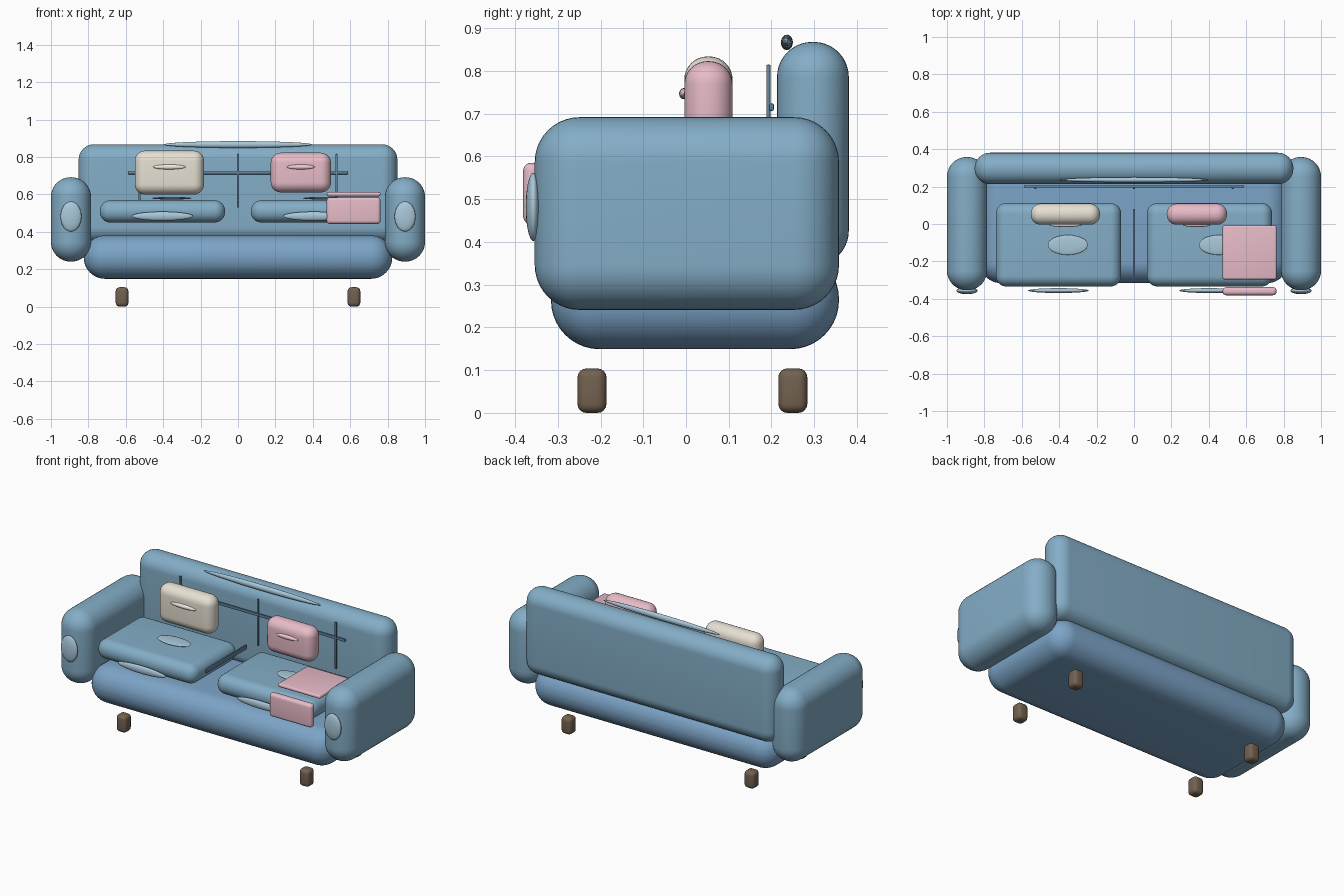
import bpy
import math

if "Cube" in bpy.data.objects:
    bpy.data.objects.remove(bpy.data.objects["Cube"])


def material(name, rgb):
    m = bpy.data.materials.new(name)
    m.diffuse_color = (*rgb, 1)
    m.use_nodes = True
    m.node_tree.nodes["Principled BSDF"].inputs["Base Color"].default_value = m.diffuse_color
    return m


BLUE = material("blue_fabric", (0.23, 0.42, 0.57))
BASE = material("base_fabric", (0.20, 0.37, 0.57))
LIGHT = material("light_blue", (0.40, 0.58, 0.70))
SEAM = material("seam_blue", (0.12, 0.23, 0.35))
CREAM = material("cream", (0.80, 0.75, 0.65))
CREAM_LIGHT = material("pale_cream", (0.87, 0.84, 0.75))
PINK = material("pink", (0.80, 0.50, 0.58))
PINK_LIGHT = material("pale_pink", (0.87, 0.60, 0.66))
WOOD = material("wood", (0.17, 0.12, 0.08))


def finish(ob, name, mat):
    ob.name = name
    ob.data.materials.append(mat)
    bpy.ops.object.shade_smooth_by_angle(angle=math.radians(35))
    return ob


def box(name, mat, x, y, z, radius, segments=8):
    """Rounded box from (min, max) ranges on each axis."""
    bpy.ops.mesh.primitive_cube_add(
        size=1, location=[(a + b) / 2 for a, b in (x, y, z)])
    ob = bpy.context.object
    ob.scale = [b - a for a, b in (x, y, z)]
    bpy.ops.object.transform_apply(location=False, rotation=False, scale=True)
    if radius:
        bev = ob.modifiers.new("round", 'BEVEL')
        bev.width = radius
        bev.segments = segments
        bev.limit_method = 'NONE'
        bpy.ops.object.modifier_apply(modifier="round")
    return finish(ob, name, mat)


def puff(name, mat, centre, radii):
    """Flattened ellipsoid."""
    bpy.ops.mesh.primitive_uv_sphere_add(
        segments=32, ring_count=16, radius=1, location=centre)
    ob = bpy.context.object
    ob.scale = radii
    bpy.ops.object.transform_apply(location=False, rotation=False, scale=True)
    return finish(ob, name, mat)


# Main body
box("base", BASE, (-0.825, 0.825), (-0.316, 0.358), (0.149, 0.381), 0.114, 10)
box("backrest", BLUE, (-0.852, 0.852), (0.213, 0.381), (0.344, 0.868), 0.082, 10)
puff("backrest_top_crease", LIGHT, (0, 0.236, 0.867), (0.396, 0.014, 0.018))

for s, side in ((-1, "left"), (1, "right")):
    # Arms with front puffs
    cx = s * 0.893
    box(side + "_arm", BLUE, (cx - 0.107, cx + 0.107), (-0.354, 0.358),
        (0.241, 0.692), 0.105, 10)
    puff(side + "_arm_front", LIGHT, (cx, -0.357, 0.482), (0.056, 0.018, 0.08))
    # Seat cushions with creases
    cx = s * 0.404
    box(side + "_seat_cushion", BLUE, (cx - 0.335, cx + 0.335),
        (-0.334, 0.112), (0.45, 0.569), 0.057)
    puff(side + "_cushion_front_crease", LIGHT, (cx, -0.356, 0.484),
         (0.163, 0.013, 0.024))
    puff(side + "_cushion_top_crease", LIGHT, (cx + 0.05, -0.112, 0.58),
         (0.107, 0.053, 0.007))
    # Legs
    for y, end in ((-0.22, "front"), (0.25, "back")):
        cx = s * 0.62
        box(f"{side}_{end}_leg", WOOD, (cx - 0.034, cx + 0.034),
            (y - 0.034, y + 0.034), (0, 0.104), 0.021, 4)

# Seams on the backrest and between the cushions
for x, part in ((-0.527, "left"), (0, "middle"), (0.527, "right")):
    box(part + "_backrest_seam", SEAM, (x - 0.006, x + 0.006),
        (0.188, 0.198), (0.53, 0.815), 0.003, 2)
box("horizontal_backrest_seam", SEAM, (-0.588, 0.588), (0.194, 0.206),
    (0.707, 0.724), 0.004, 2)
box("seat_seam", SEAM, (-0.005, 0.005), (-0.31, 0.08), (0.553, 0.581), 0.003, 2)

# Throw pillows with a crease on the front
for name, mat, pale, cx, w, h, r in (
        ("cream", CREAM, CREAM_LIGHT, -0.367, 0.185, 0.117, 0.087),
        ("pink", PINK, PINK_LIGHT, 0.336, 0.161, 0.106, 0.075)):
    box(name + "_pillow", mat, (cx - w, cx + w), (-0.004, 0.109),
        (0.717 - h, 0.717 + h), 0.054)
    puff(name + "_pillow_crease", pale, (cx, -0.005, 0.747), (r, 0.011, 0.013))

# Folded throw blanket
box("blanket_top", PINK, (0.474, 0.762), (-0.296, -0.007), (0.59, 0.612), 0.010, 4)
box("blanket_front", PINK, (0.474, 0.762), (-0.381, -0.338), (0.442, 0.585), 0.018, 5)
